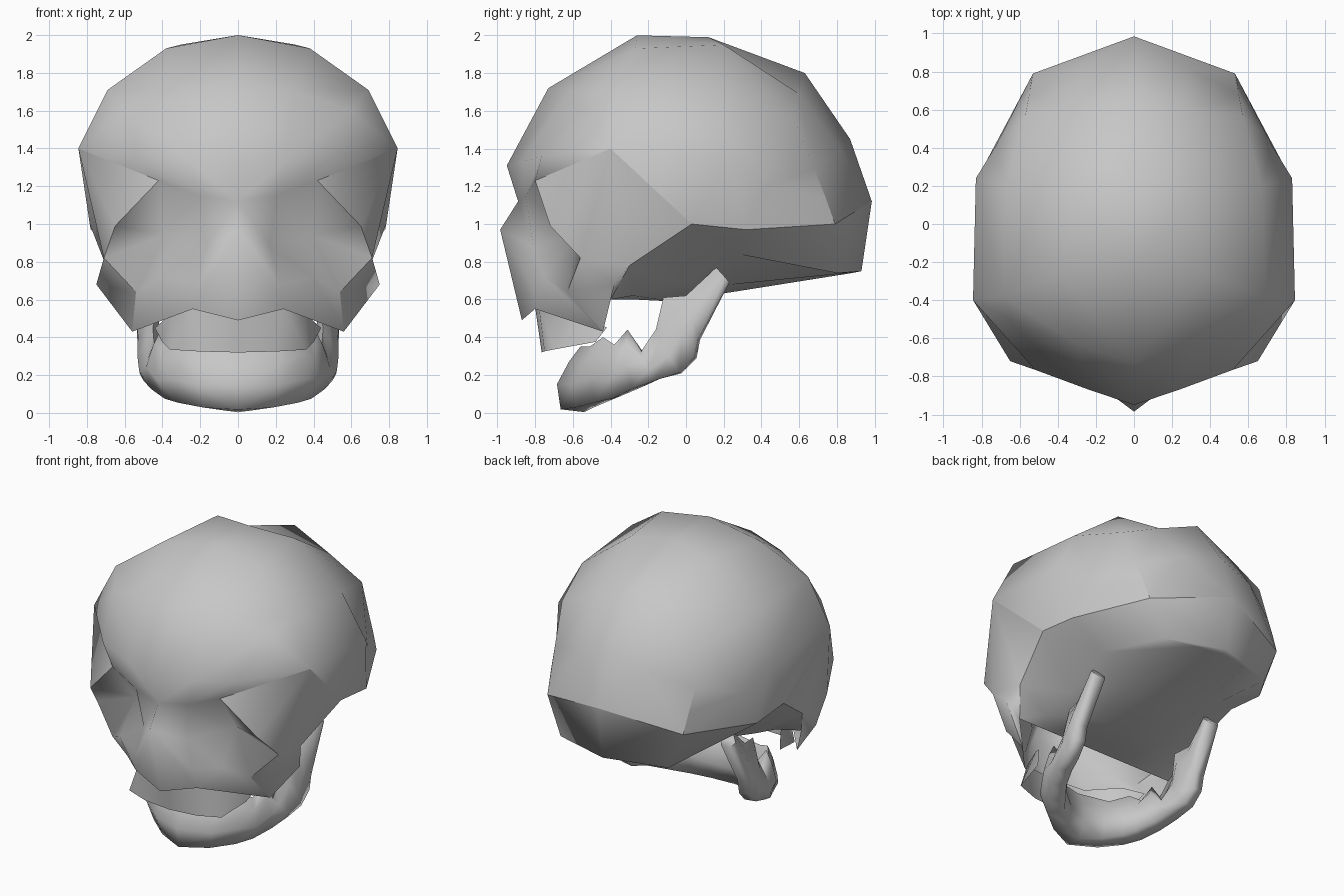
import bpy
import bmesh
import math
from mathutils import Vector

default_cube = bpy.data.objects.get("Cube")
if default_cube:
    bpy.data.objects.remove(default_cube, do_unlink=True)

# One plain bone colour for everything
bone = bpy.data.materials.new("bone_grey")
bone.use_nodes = True
bone_colour = (.57, .57, .57, 1)
bone.diffuse_color = bone_colour
bone.node_tree.nodes["Principled BSDF"].inputs["Base Color"].default_value = bone_colour


def finish(name, bm, centre, crease):
    """Weld a half mesh, point it outwards, mirror it and shade it."""
    bmesh.ops.remove_doubles(bm, verts=bm.verts, dist=.001)
    bmesh.ops.recalc_face_normals(bm, faces=bm.faces)
    if centre is not None:
        outward = sum(f.normal.dot(f.calc_center_median() - Vector(centre)) * f.calc_area()
                      for f in bm.faces)
        if outward < 0:
            bmesh.ops.reverse_faces(bm, faces=bm.faces)
    mesh = bpy.data.meshes.new(name)
    bm.to_mesh(mesh)
    bm.free()
    mesh.materials.append(bone)
    obj = bpy.data.objects.new(name, mesh)
    bpy.context.collection.objects.link(obj)
    bpy.ops.object.select_all(action="DESELECT")
    obj.select_set(True)
    bpy.context.view_layer.objects.active = obj
    bpy.ops.object.shade_smooth_by_angle(angle=math.radians(crease))
    mirror = obj.modifiers.new("mirror_halves", "MIRROR")
    mirror.use_clip = True
    mirror.merge_threshold = .002


def add_face(bm, points):
    """Add a polygon, dropping repeated corners."""
    corners = []
    for point in points:
        if tuple(point) not in corners:
            corners.append(tuple(point))
    if len(corners) > 2:
        bm.faces.new([bm.verts.new(c) for c in corners])


def part(name, rows=(), polygons=(), centre=(0, 0, 1), crease=100):
    """Skin a grid of points given as rows of equal length, plus loose polygons."""
    bm = bmesh.new()
    for row, following in zip(rows, rows[1:]):
        for i in range(len(row) - 1):
            add_face(bm, (row[i], row[i + 1], following[i + 1], following[i]))
    for polygon in polygons:
        add_face(bm, polygon)
    finish(name, bm, centre, crease)


# Landmarks shared between neighbouring parts, on the left half
glabella = (0, -.89, 1.12)
inner_brow = (.2, -.85, 1.15)
brow = (.42, -.8, 1.23)
temple = (.845, -.4, 1.4)
ear = (.785, .03, 1)
ear_back = (.78, .32, .97)
nape_side = (.53, .79, 1)
nape = (0, .985, 1.12)
arch = (.7, -.3, .78)
cheek_back = (.62, -.4, .6)
nose_tip = (0, -.985, .97)
nose_base = (0, -.87, .49)
nostril = (.22, -.82, .68)
nostril_base = (.24, -.8, .55)
socket_inner = (.17, -.81, .88)
socket_deep = (.39, -.58, .94)
socket_outer = (.65, -.72, .99)
socket_corner = (.71, -.56, .82)
socket_floor = (.4, -.75, .72)
cheek_front = (.54, -.63, .64)
cheek = (.75, -.38, .68)
cheek_low = (.56, -.44, .43)

# Braincase in rows from the brow over the crown to the nape, with the
# nose, eye sockets and cheek fronts flowing on from the brow
part("braincase_and_face", [
    [glabella, inner_brow, brow, temple, temple],
    [(0, -.95, 1.31), (.25, -.865, 1.33), (.52, -.765, 1.36), temple, temple],
    [(0, -.73, 1.72), (.3, -.63, 1.7), (.6, -.53, 1.6), temple, temple],
    [(0, -.26, 2), (.38, -.27, 1.93), (.69, -.38, 1.71), temple, temple],
    [(0, .12, 1.99), (.3, .2, 1.95), (.67, .2, 1.67), (.83, .24, 1.36), ear],
    [(0, .63, 1.8), (.29, .6, 1.69), (.57, .57, 1.57), (.72, .42, 1.2), ear_back],
    [(0, .87, 1.45), (.28, .82, 1.39), (.55, .68, 1.29), (.54, .74, 1.14), nape_side],
    [nape, nape, nape_side, nape_side, nape_side],
], [
    # nose
    (glabella, nose_tip, socket_inner), (glabella, socket_inner, inner_brow),
    (nose_tip, nose_base, nostril_base), (nose_tip, nostril_base, nostril),
    (nose_tip, nostril, socket_inner),
    # eye socket
    (inner_brow, brow, socket_deep), (inner_brow, socket_deep, socket_inner),
    (brow, socket_outer, socket_deep), (socket_outer, socket_corner, socket_deep),
    (socket_corner, cheek_front, socket_deep), (cheek_front, socket_floor, socket_deep),
    (socket_floor, socket_inner, socket_deep),
    # cheek front
    (socket_inner, nostril, socket_floor), (nostril, nostril_base, socket_floor),
    (nostril_base, cheek_low, socket_floor), (socket_floor, cheek_low, cheek_front),
])

# Side of the face, from the temple down to the cheekbone
part("temple_and_cheekbone", polygons=[
    (brow, temple, socket_outer), (socket_outer, temple, socket_corner),
    (temple, arch, socket_corner), (temple, ear, arch),
    (socket_corner, arch, cheek), (cheek, arch, cheek_back),
    (cheek, cheek_back, cheek_low),
    (cheek_front, cheek_low, cheek), (cheek_front, cheek, socket_corner),
])

# Underside of the skull, in rows from the front to the nape
low_back = (0, .93, .75)
part("skull_base", [
    [cheek_back, (.45, -.4, .6), (.24, -.4, .6), (0, -.4, .6)],
    [arch, (.5, -.28, .62), (.25, -.28, .6), (0, -.28, .6)],
    [ear, (.5, -.05, .68), (.25, -.08, .59), (0, -.08, .59)],
    [ear_back, (.49, .28, .84), (.28, .25, .68), (0, .25, .64)],
    [nape_side, (.42, .8, .74), (.2, .85, .74), (0, .88, .74)],
    [nape, low_back, low_back, low_back],
])

# Upper jaw, flaring from below the nose down to the biting edge
part("upper_jaw", [
    [(0, -.8, .56), (.24, -.78, .56), (.36, -.55, .52), (.44, -.42, .45)],
    [(0, -.765, .32), (.2, -.75, .325), (.36, -.7, .335), (.4, -.48, .375)],
])

# Lower jaw: bottom point, top point and half thickness along the bone
jaw_stations = [
    ((0, -.6, .01), (0, -.56, .35), .1),
    ((.16, -.53, .03), (.22, -.51, .35), .09),
    ((.28, -.44, .06), (.33, -.44, .4), .09),
    ((.34, -.36, .085), (.38, -.38, .36), .09),
    ((.41, -.26, .13), (.41, -.31, .44), .085),
    ((.45, -.15, .175), (.44, -.24, .32), .08),
    ((.48, -.03, .21), (.45, -.16, .44), .065),
    ((.49, .05, .29), (.44, -.12, .61), .06),
    ((.49, .07, .39), (.46, 0, .62), .06),
    ((.47, .23, .69), (.47, .16, .77), .06),
]
# Cross-section: position up the bone, and share of the half thickness
jaw_section = [(0, .65), (.38, 1), (.75, .5), (1, 0), (.75, -.6), (.38, -.9), (0, -.6)]

middles = [(Vector(low) + Vector(high)) / 2 for low, high, _ in jaw_stations]
rings = []
for i, (low, high, width) in enumerate(jaw_stations):
    low, high = Vector(low), Vector(high)
    if i == 0:
        along = Vector((1, 0, 0))
    else:
        along = middles[min(i + 1, len(middles) - 1)] - middles[i - 1]
    side = along.cross(high - low).normalized()
    rings.append([low.lerp(high, up) + side * width * out for up, out in jaw_section])

jaw = bmesh.new()
for ring, following in zip(rings, rings[1:]):
    for i in range(len(ring)):
        j = (i + 1) % len(ring)
        add_face(jaw, (ring[i], ring[j], following[j], following[i]))
add_face(jaw, rings[-1])
finish("lower_jaw", jaw, None, 80)
